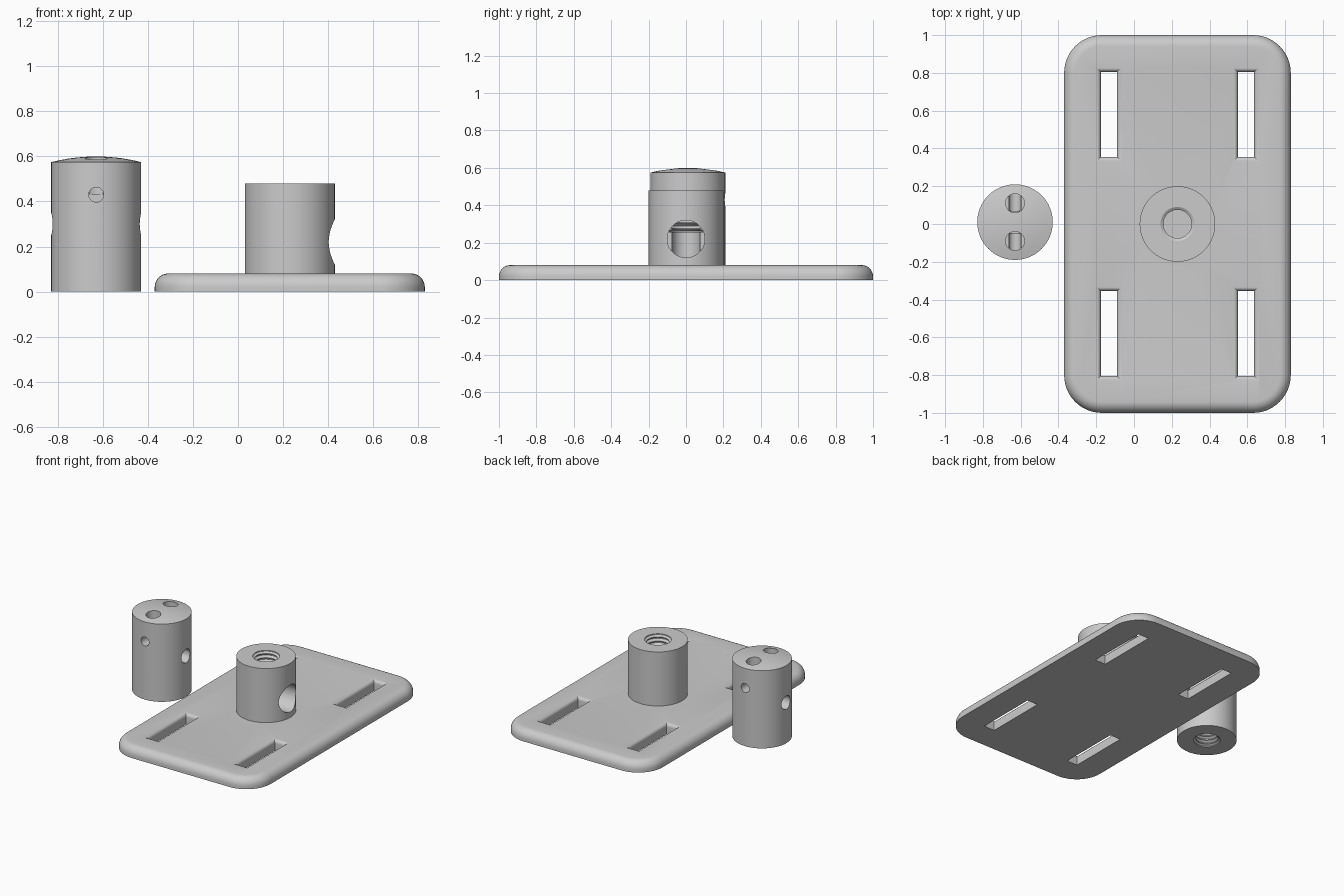
import bpy, bmesh, math
from mathutils import Matrix

if "Cube" in bpy.data.objects:
    bpy.data.objects.remove(bpy.data.objects["Cube"])

grey = bpy.data.materials.new("light grey")
grey.diffuse_color = (0.6, 0.6, 0.6, 1)
grey.use_nodes = True
grey.node_tree.nodes["Principled BSDF"].inputs["Base Color"].default_value = grey.diffuse_color


def loft(name, loops):
    """Closed solid skinned through rings of equal point count."""
    bm = bmesh.new()
    rings = [[bm.verts.new(p) for p in ring] for ring in loops]
    n = len(rings[0])
    for a, b in zip(rings, rings[1:]):
        for i in range(n):
            j = (i + 1) % n
            bm.faces.new((a[i], a[j], b[j], b[i]))
    bm.faces.new(rings[0][::-1])
    bm.faces.new(rings[-1])
    bmesh.ops.recalc_face_normals(bm, faces=bm.faces)
    me = bpy.data.meshes.new(name)
    bm.to_mesh(me)
    bm.free()
    me.materials.append(grey)
    ob = bpy.data.objects.new(name, me)
    bpy.context.collection.objects.link(ob)
    return ob


def lathe(name, profile, x, y, n=64):
    """Solid of revolution about a vertical axis from (radius, z) pairs."""
    return loft(name, [[(x + r * math.cos(2 * math.pi * i / n),
                         y + r * math.sin(2 * math.pi * i / n), z)
                        for i in range(n)] for r, z in profile])


def rounded_rect(cx, cy, hx, hy, r, z, steps):
    pts = []
    for k, (sx, sy) in enumerate(((1, 1), (-1, 1), (-1, -1), (1, -1))):
        for i in range(steps + 1):
            a = math.pi / 2 * (k + (i / steps if steps else 0))
            pts.append((cx + sx * (hx - r) + r * math.cos(a),
                        cy + sy * (hy - r) + r * math.sin(a), z))
    return pts


def side_bore(axis, r, start, end, other, z, n=48):
    """Horizontal round cutter along x or y between start and end."""
    rings = []
    for t in (start, end):
        ring = []
        for i in range(n):
            a = 2 * math.pi * (i + 0.5) / n
            u, w = other + r * math.cos(a), z + r * math.sin(a)
            ring.append((t, u, w) if axis == "x" else (u, t, w))
        rings.append(ring)
    return loft("bore_cutter", rings)


def thread(x, y, z_open, z_end, core=0.075, crest=0.09, turns=7):
    """Grooved hole cutter, running inward from its open end."""
    step = (z_end - z_open) / turns
    prof = [(crest, z_open - step * 0.5), (crest, z_open + step * 0.2)]
    for i in range(turns):
        z = z_open + step * i
        prof += [(core, z + step * 0.5), (core, z + step * 0.65),
                 (crest, z + step * 0.95), (crest, z + step * 1.1)]
    return lathe("thread_cutter", prof, x, y)


def combine(ob, tool, op="DIFFERENCE"):
    mod = ob.modifiers.new("combine", "BOOLEAN")
    mod.operation, mod.solver, mod.object = op, "EXACT", tool
    bpy.context.view_layer.objects.active = ob
    bpy.ops.object.modifier_apply(modifier=mod.name)
    bpy.data.objects.remove(tool)


def finish(ob):
    bpy.ops.object.select_all(action="DESELECT")
    ob.select_set(True)
    bpy.context.view_layer.objects.active = ob
    bpy.ops.object.shade_smooth_by_angle(angle=math.radians(30))


PX = 0.23

# Base plate with rounded corners and a rounded upper rim
rim = [(0, 0), (0, 0.02)]
for i in range(1, 9):
    a = math.pi / 2 * i / 8
    rim.append((0.06 * (1 - math.cos(a)), 0.02 + 0.06 * math.sin(a)))
plate = loft("base_plate", [rounded_rect(PX, 0, 0.6 - d, 1 - d, 0.2 - d, z, 12)
                            for d, z in rim])

# Central threaded boss standing on the plate
combine(plate, lathe("boss", [(0.2, 0.05), (0.2, 0.48)], PX, 0), "UNION")

# Four strap slots with rounded upper lips
lip = [(0, -0.02), (0, 0.055)]
for i in range(1, 6):
    a = math.pi / 2 * i / 5
    lip.append((0.025 * (1 - math.cos(a)), 0.055 + 0.025 * math.sin(a)))
lip.append((0.025, 0.1))
for sx in (-1, 1):
    for sy in (-1, 1):
        combine(plate, loft("slot_cutter", [
            rounded_rect(PX + sx * 0.363, sy * 0.58, 0.043 + d, 0.225 + d, 0, z, 0)
            for d, z in lip]))

# Boss openings: thread from above, plain core below, wide bore on one side
combine(plate, thread(PX, 0, 0.48, 0.26))
combine(plate, lathe("core_cutter", [(0.075, 0.10), (0.075, 0.30)], PX, 0))
combine(plate, side_bore("x", 0.1, PX, 0.6, 0, 0.22))
finish(plate)

# Loose cylinder with a shallow domed top
CX, CY = -0.63, 0.01
dome_r = (0.2 ** 2 + 0.025 ** 2) / 0.05
dome = [(r, 0.6 - dome_r + math.sqrt(dome_r ** 2 - r * r))
        for r in (0.2, 0.16, 0.12, 0.08, 0.04, 0.005)]
knob = lathe("domed_cylinder", [(0.2, 0)] + dome, CX, CY)

# Cord holes: vertical from the dome, meeting small ones from front and back
for s in (-1, 1):
    y = CY + s * 0.1
    combine(knob, lathe("cord_cutter", [(0.05, 0.43), (0.05, 0.7)], CX, y, 40))
    combine(knob, side_bore("y", 0.033, CY + s * 0.06, CY + s * 0.3, CX, 0.43, 32))

# Cross hole from side to side, and threaded hole underneath
combine(knob, side_bore("x", 0.05, CX - 0.3, CX + 0.3, CY, 0.3))
combine(knob, thread(CX, CY, 0, 0.2))
finish(knob)
